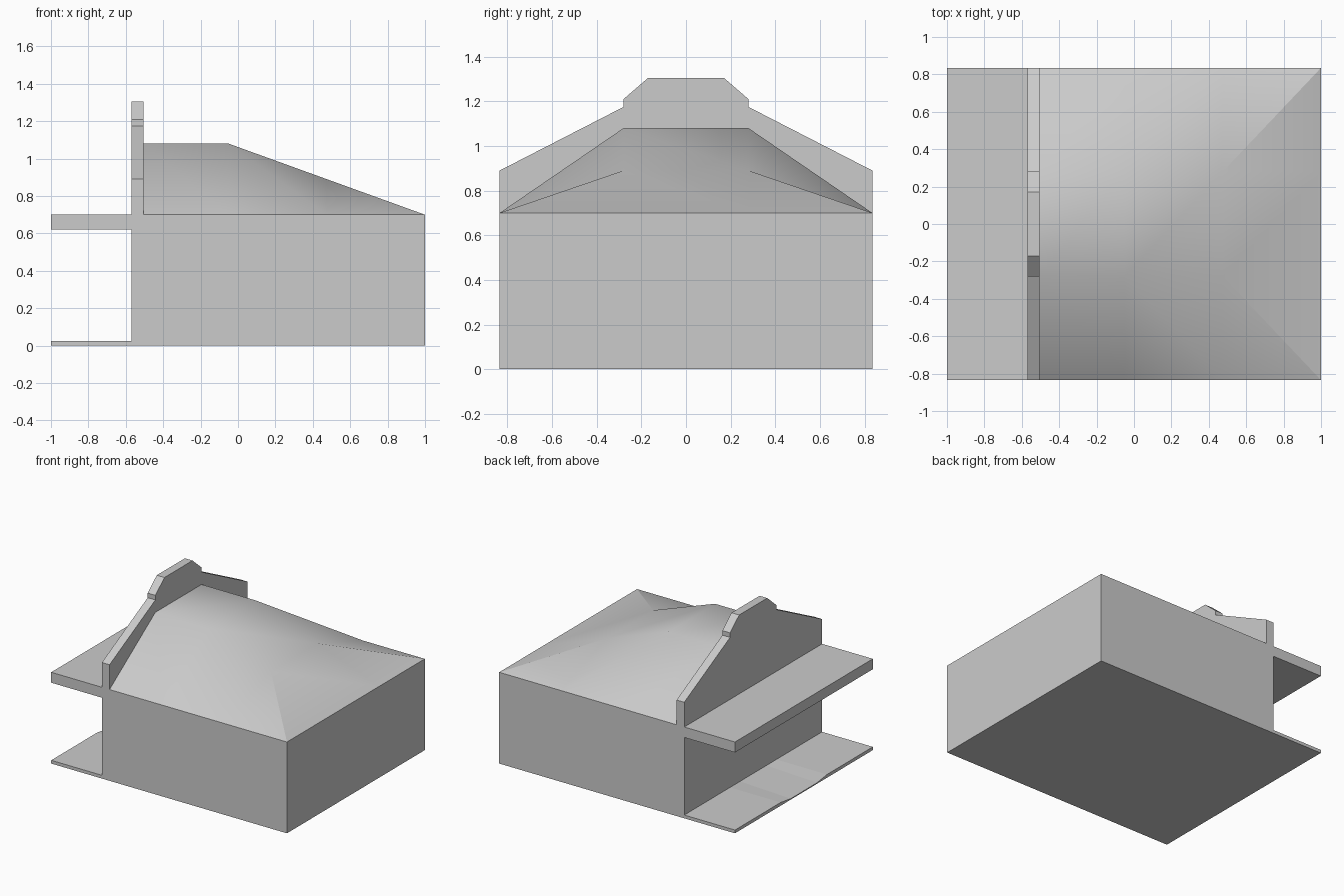
import bpy

if "Cube" in bpy.data.objects:
    bpy.data.objects.remove(bpy.data.objects["Cube"])

W = 0.835      # half depth of the building
R = 0.28       # half width of the flat roof strip
EAVE = 0.70


def make(name, verts, faces, smooth=False, sharp=()):
    me = bpy.data.meshes.new(name)
    me.from_pydata(verts, [], faces)
    me.update()
    for p in me.polygons:
        p.use_smooth = smooth
    for e in me.edges:
        if tuple(sorted(e.vertices)) in sharp:
            e.use_edge_sharp = True
    ob = bpy.data.objects.new(name, me)
    bpy.context.collection.objects.link(ob)
    return ob


# Body, entrance canopy and porch floor: one x/z profile lofted along y.
# The porch lip dips at the middle; the top under the roof stays open.
stations = [(-W, .025), (-R, .025), (-.16, .008), (.16, .008), (R, .025), (W, .025)]
verts = []
for y, lip in stations:
    prof = [(1, EAVE), (-.505, EAVE), (-.57, EAVE), (-1, EAVE), (-1, .62),
            (-.57, .62), (-.57, .025), (-1, lip), (-1, 0), (1, 0)]
    verts += [(x, y, z) for x, z in prof]
n = len(prof)
faces = []
for s in range(len(stations) - 1):
    for i in range(2, n):                       # skips the hidden top strips
        j = (i + 1) % n
        a, b = s * n, (s + 1) * n
        faces.append((a + i, b + i, b + j, a + j))
last = (len(stations) - 1) * n
faces += [tuple(range(n)), tuple(reversed(range(last, last + n)))]
make("body", verts, faces)

# Stepped parapet: mirrored y/z outline, given thickness along x
half = [(W, EAVE), (W, .89), (R, 1.175), (R, 1.21), (.17, 1.305)]
outline = half + [(-y, z) for y, z in reversed(half)]
m = len(outline)
verts = [(x, y, z) for x in (-.57, -.505) for y, z in outline]
faces = [tuple(reversed(range(m))), tuple(range(m, 2 * m))]
faces += [(i, i + 1, m + i + 1, m + i) for i in range(m - 1)]
make("parapet", verts, faces)

# Roof: flat strip that slopes down to the back, sides falling to the eaves
rows = [(-.505, 1.08), (-.05, 1.08), (.475, .89), (1, EAVE)]
verts = []
for x, z in rows:
    verts += [(x, -W, EAVE), (x, -R, z), (x, R, z), (x, W, EAVE)]
faces = []
for r in range(3):
    a, b = r * 4, r * 4 + 4
    faces += [(a + 1, b + 1, b + 2, a + 2),                  # middle strip
              (a, b, a + 1), (a + 3, a + 2, b + 3),          # side slopes
              (b, b + 1, a + 1), (b + 3, a + 2, b + 2)]
make("roof", verts, faces, smooth=True, sharp={(9, 12), (10, 15)})
